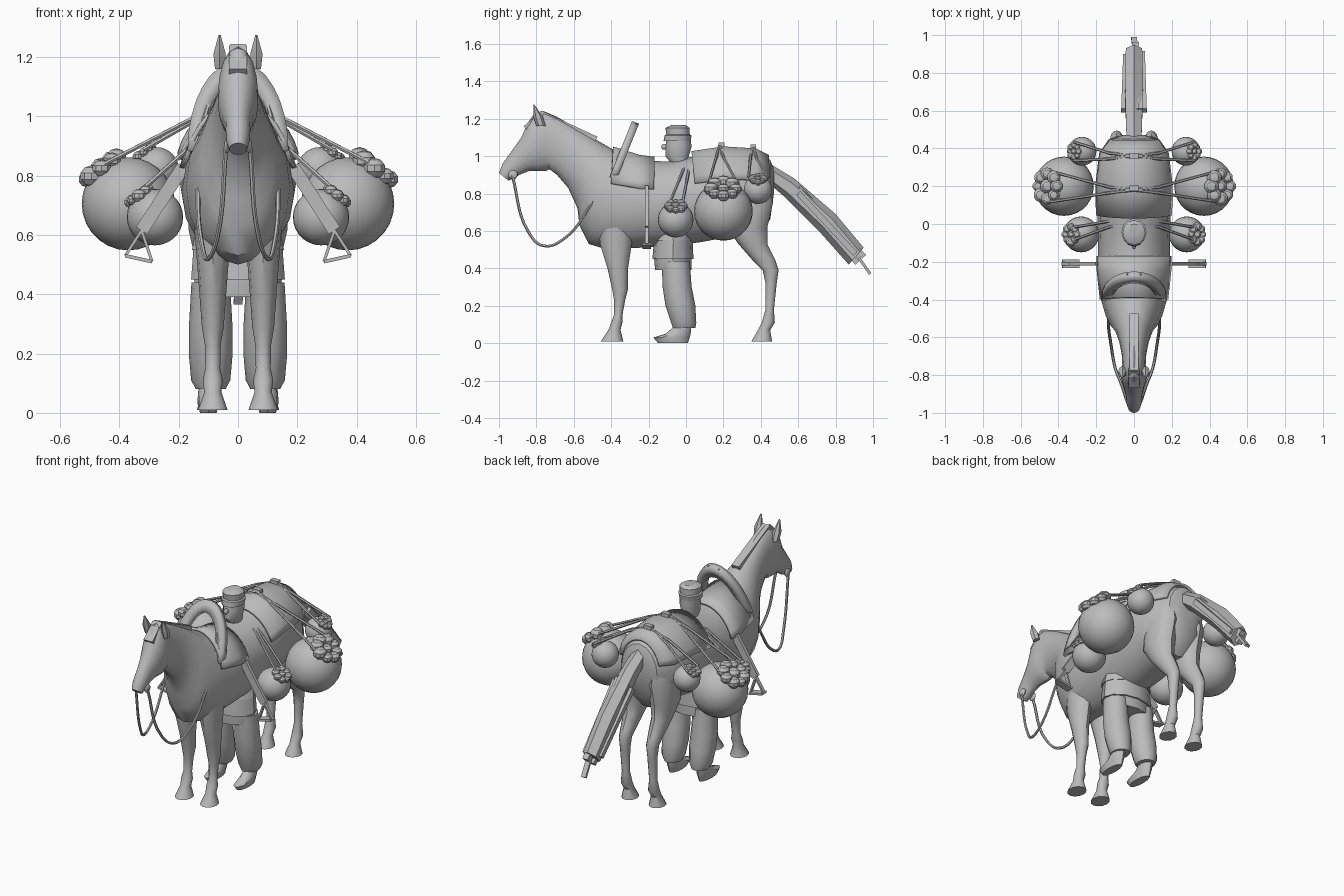
import bpy
import bmesh
import random
from math import sin, cos, pi, radians
from mathutils import Vector, Matrix

random.seed(4)
default_cube = bpy.data.objects.get("Cube")
if default_cube:
    bpy.data.objects.remove(default_cube, do_unlink=True)

grey = bpy.data.materials.new("plain grey")
grey.use_nodes = True
grey.diffuse_color = (0.5, 0.5, 0.5, 1)
grey.node_tree.nodes["Principled BSDF"].inputs["Base Color"].default_value = grey.diffuse_color
parts = []


def finish(name, bm):
    """Turn a bmesh into a finished object."""
    bmesh.ops.recalc_face_normals(bm, faces=bm.faces)
    mesh = bpy.data.meshes.new(name)
    bm.to_mesh(mesh)
    bm.free()
    mesh.materials.append(grey)
    obj = bpy.data.objects.new(name, mesh)
    bpy.context.collection.objects.link(obj)
    parts.append(obj)
    return obj


def loft(name, rings, x=0, sides=16, span=None):
    """Skin oval rings given as (y, z) of two opposite points and a half width.
    With a span in degrees, only an open shell around the first point is made."""
    bm = bmesh.new()
    loops = []
    for ya, za, yb, zb, width in rings:
        first, second = Vector((x, ya, za)), Vector((x, yb, zb))
        centre, axis = (first + second) / 2, (first - second) / 2
        loop = []
        for i in range(sides):
            if span:
                angle = radians(span) * (2 * i / (sides - 1) - 1)
            else:
                angle = 2 * pi * i / sides
            across = Vector((width * sin(angle), 0, 0))
            loop.append(bm.verts.new(centre + axis * cos(angle) + across))
        loops.append(loop)
    count = sides - 1 if span else sides
    for low, high in zip(loops, loops[1:]):
        for i in range(count):
            j = (i + 1) % sides
            bm.faces.new((low[i], low[j], high[j], high[i]))
    if not span:
        bm.faces.new(loops[0])
        bm.faces.new(loops[-1])
    obj = finish(name, bm)
    if span:
        thicken(obj, 0.015)
    return obj


def stack(name, rows, x=0, sides=12):
    """Loft level slices given as (z, front y, back y, half width)."""
    return loft(name, [(a, z, b, z, w) for z, a, b, w in rows], x, sides)


def thicken(obj, amount):
    solid = obj.modifiers.new("thickness", "SOLIDIFY")
    solid.thickness = amount
    solid.offset = 0


def bar(name, start, end, flat, wide, deep):
    """Box between two points, wide along the flat axis."""
    start, end, flat = Vector(start), Vector(end), Vector(flat)
    along = end - start
    normal = along.cross(flat).normalized()
    frame = Matrix((flat * wide, normal * deep, along)).transposed().to_4x4()
    frame.translation = (start + end) / 2
    bm = bmesh.new()
    bmesh.ops.create_cube(bm, size=1, matrix=frame)
    return finish(name, bm)


def ball(name, centre, size, detail=14):
    bm = bmesh.new()
    place = Matrix.Translation(centre) @ Matrix.Diagonal((*size, 1))
    bmesh.ops.create_uvsphere(bm, u_segments=detail * 2, v_segments=detail, radius=1, matrix=place)
    return finish(name, bm)


def cord(name, points, radius, curved=False):
    """Rope or strap along a path."""
    data = bpy.data.curves.new(name, "CURVE")
    data.dimensions = "3D"
    data.bevel_depth = radius
    data.bevel_resolution = 1
    data.use_fill_caps = True
    data.resolution_u = 6
    spline = data.splines.new("BEZIER")
    spline.bezier_points.add(len(points) - 1)
    for knot, point in zip(spline.bezier_points, points):
        knot.co = point
        knot.handle_left_type = knot.handle_right_type = "AUTO" if curved else "VECTOR"
    data.materials.append(grey)
    obj = bpy.data.objects.new(name, data)
    bpy.context.collection.objects.link(obj)
    bpy.ops.object.select_all(action="DESELECT")
    obj.select_set(True)
    bpy.context.view_layer.objects.active = obj
    bpy.ops.object.convert(target="MESH")
    parts.append(bpy.context.view_layer.objects.active)


# Horse trunk, neck and head, from rump to muzzle
loft("horse_body", [
    (.47, .93, .47, .8, .06), (.45, .98, .45, .66, .12), (.37, 1.02, .38, .57, .175),
    (.2, 1.03, .24, .57, .195), (.05, 1, .08, .54, .195), (-.1, .97, -.08, .52, .19),
    (-.25, .98, -.25, .51, .19), (-.38, 1.03, -.42, .5, .175), (-.45, 1.07, -.52, .53, .15),
    (-.5, 1.1, -.57, .63, .125), (-.55, 1.13, -.58, .72, .1), (-.62, 1.17, -.63, .83, .078),
    (-.69, 1.21, -.69, .9, .065), (-.76, 1.24, -.73, .93, .062), (-.81, 1.23, -.75, .92, .068),
    (-.85, 1.17, -.79, .92, .068), (-.88, 1.1, -.84, .92, .055), (-.93, 1.03, -.89, .9, .042),
    (-.98, .96, -.92, .88, .04), (-1, .91, -.95, .87, .03)])
bar("mane", (0, -.78, 1.23), (0, -.48, 1.09), (1, 0, 0), .05, .03)
bar("forelock", (0, -.77, 1.23), (0, -.86, 1.15), (1, 0, 0), .06, .025)

# Tail: a core with loose flat strands
loft("tail", [(.43, .97, .46, .84, .045), (.58, .88, .53, .78, .05),
              (.8, .69, .71, .6, .055), (.95, .51, .87, .42, .05)], sides=6)
for i in range(6):
    x = -.05 + i * .02
    drop = random.uniform(-.05, .03)
    reach = random.uniform(-.07, .02)
    bar("tail_strand", (x, .6, .81 + drop), (x * .8, .95 + reach, .44 + drop - reach),
        (1, 0, 0), .035, .03)
bar("tail_tip", (.01, .9, .49), (0, .985, .37), (1, 0, 0), .03, .015)

# Cloths over the rump and under the saddle
loft("rump_blanket", [(.03, 1.02, .08, .54, .205), (.2, 1.045, .24, .56, .207),
                      (.37, 1.035, .38, .56, .187), (.44, 1.0, .45, .64, .135)], span=72)
loft("saddle_flap", [(-.17, .99, -.17, .51, .2), (-.25, 1, -.25, .5, .2),
                     (-.39, 1.045, -.42, .49, .183)], span=72)

# Tilted arch of the saddle front
bm = bmesh.new()
edge = []
for i in range(17):
    a = pi * i / 16
    pair = []
    for width, reach in ((.17, 1), (.12, .78)):
        rise = sin(a) * reach
        pair.append(bm.verts.new((width * cos(a), -.39 + .12 * rise, .88 + .3 * rise)))
    edge.append(pair)
for (a, b), (c, d) in zip(edge, edge[1:]):
    bm.faces.new((a, b, d, c))
thicken(finish("saddle_arch", bm), .04)

# Walking figure: torso, skirt, belt, head and cap
stack("tunic", [(.92, -.12, .03, .1), (.62, -.16, .03, .13), (.5, -.175, .03, .15), (.39, -.165, .03, .145)])
stack("belt", [(.6, -.17, .04, .145), (.55, -.18, .04, .155)])
stack("tunic_hem", [(.56, -.17, .035, .15), (.45, -.18, .04, .158)])
stack("head", [(.95, -.07, .01, .04), (1, -.11, .015, .05), (1.05, -.11, .03, .055), (1.12, -.1, .02, .055)])
stack("cap", [(1.08, -.12, .025, .062), (1.11, -.115, .03, .066), (1.115, -.105, .02, .058),
              (1.15, -.11, .02, .06), (1.165, -.08, 0, .035)])
ball("nose", (0, -.115, 1.05), (.012, .018, .016), 6)

# Everything that comes in left and right pairs
cargo = (("large", .37, .2, .705, .157, .18, 1.06, .085),
         ("middle", .28, -.055, .66, .095, 0, .98, .035),
         ("small", .275, .385, .82, .076, .36, 1.05, .05))
for side, s in (("left", 1), ("right", -1)):
    stack(side + "_hind_leg", [
        (.85, .26, .45, .05), (.75, .23, .465, .08), (.62, .22, .435, .075), (.53, .28, .435, .055),
        (.45, .35, .475, .042), (.39, .41, .495, .034), (.32, .425, .485, .028), (.18, .425, .47, .023),
        (.11, .405, .475, .032), (.07, .385, .45, .028), (.01, .35, .46, .047)], s * .092)
    stack(side + "_fore_leg", [
        (.72, -.47, -.27, .07), (.53, -.46, -.29, .055), (.4, -.42, -.31, .045), (.29, -.395, -.31, .037),
        (.23, -.385, -.325, .027), (.15, -.385, -.34, .025), (.11, -.4, -.34, .034),
        (.07, -.415, -.35, .029), (.01, -.455, -.335, .05)], s * .085)
    stack(side + "_ear", [(1.16, -.8, -.75, .018), (1.21, -.815, -.765, .024), (1.275, -.815, -.81, .004)],
          s * .062, 6)
    ball(side + "_bit", (s * .037, -.925, .9), (.01, .025, .025), 8)
    cord(side + "_rein", [(s * .04, -.93, .9), (s * .07, -.84, .59), (s * .1, -.76, .52),
                          (s * .12, -.65, .56), (s * .135, -.51, .74), (s * .1, -.34, 1.04),
                          (s * .03, -.265, 1.17)], .008, True)

    # Baggy trouser leg and pointed shoe
    stack(side + "_trouser", [(.44, -.13, .02, .065), (.3, -.125, .03, .073), (.2, -.11, .05, .074),
                              (.11, -.08, .055, .066), (.08, -.07, .05, .05)], s * .092)
    stack(side + "_shoe", [(.1, -.05, .03, .032), (.05, -.11, .025, .036), (.03, -.175, .02, .036),
                           (0, -.15, .01, .028)], s * .1)

    # Stirrup leather and open triangular stirrup
    hang, outer, inner = [(s * x, -.21, z) for x, z in ((.325, .615), (.38, .53), (.29, .51))]
    bar(side + "_stirrup_leather", (s * .185, -.21, .83), hang, (0, 1, 0), .02, .045)
    for end in (outer, inner):
        bar(side + "_stirrup_side", hang, end, (0, 1, 0), .02, .01)
    bar(side + "_stirrup_tread", outer, inner, (0, 1, 0), .045, .012)

    # Sacks with a heap of goods at the mouth, slung on paired ropes
    for size, x, y, z, r, knot_y, knot_z, spread in cargo:
        ball(f"{side}_{size}_sack", (s * x, y, z), (r, r, r))
        lean = Vector((s * .6, 0, .8)) * r
        mouth = Vector((s * x, y, z)) + lean * .95
        for i in range(9):
            ring = 0 if i == 0 else r * .42
            turn = 2 * pi * i / 8
            spot = mouth + Vector((s * .75 * cos(turn), sin(turn), -.55 * cos(turn))) * ring
            lump = r * random.uniform(.19, .27)
            ball(f"{side}_{size}_goods", spot, (lump, lump, lump * .9), 5)
        for way in (1, -1):
            hook = mouth + Vector((0, way * spread, .01))
            cord(f"{side}_{size}_rope", [(0, knot_y, knot_z), (s * .13, knot_y + way * .015, knot_z - .055),
                                         hook], .008)
for knot_y, knot_z in ((.19, 1.06), (.36, 1.05)):
    bar("rope_buckle", (-.025, knot_y, knot_z), (.025, knot_y, knot_z), (0, 1, 0), .03, .025)

# Smooth shading with crisp edges
bpy.ops.object.select_all(action="DESELECT")
for part in parts:
    part.select_set(True)
bpy.context.view_layer.objects.active = parts[0]
bpy.ops.object.shade_smooth_by_angle(angle=radians(35))
